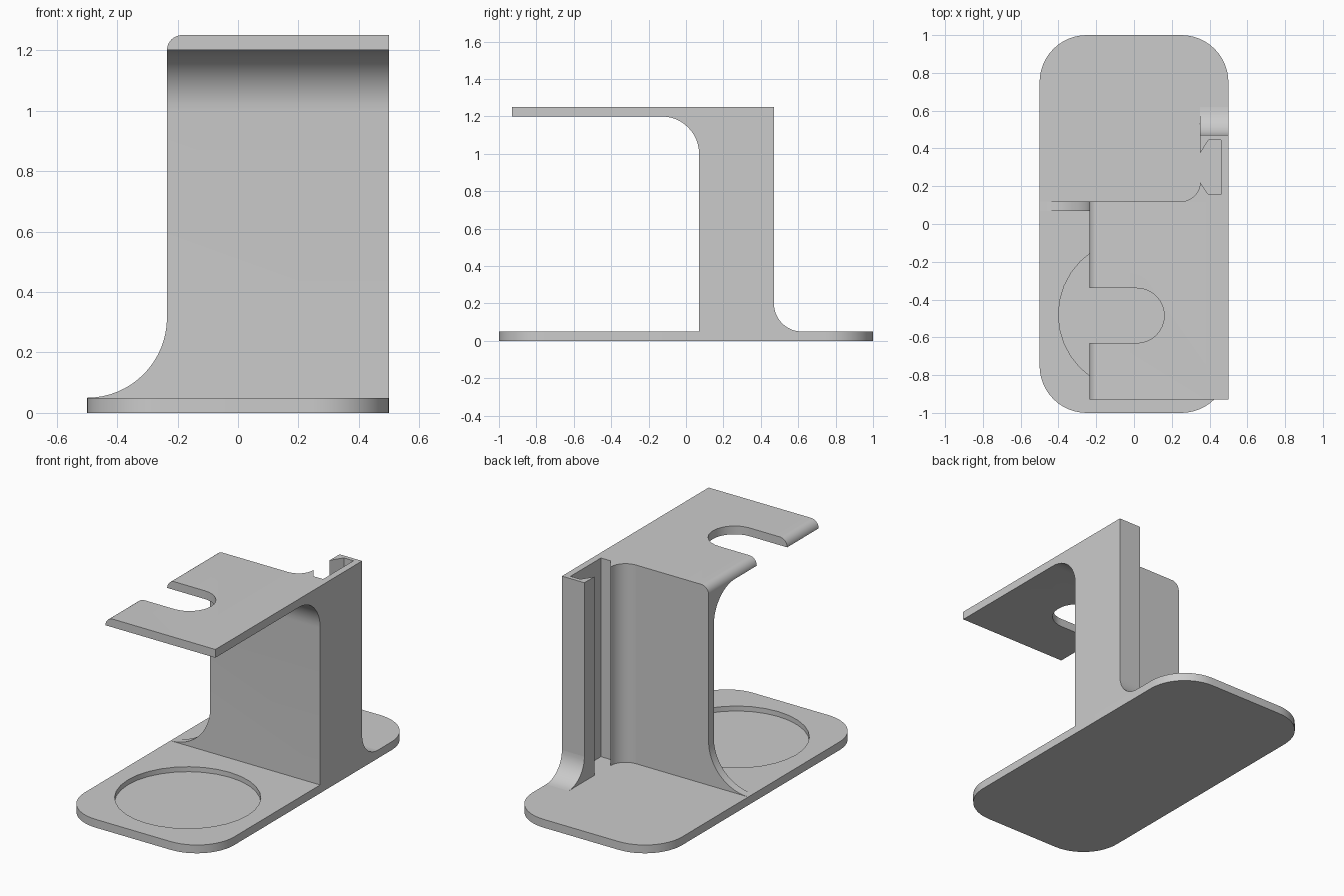
import bpy, bmesh, math

if "Cube" in bpy.data.objects:
    bpy.data.objects.remove(bpy.data.objects["Cube"])

grey = bpy.data.materials.new("plain grey")
grey.diffuse_color = (0.6, 0.6, 0.6, 1)
grey.use_nodes = True
grey.node_tree.nodes["Principled BSDF"].inputs["Base Color"].default_value = grey.diffuse_color


def arc(cx, cy, rx, ry, a0, a1, n=12):
    """Points on an elliptical arc, angles in degrees."""
    out = []
    for i in range(n + 1):
        a = math.radians(a0 + (a1 - a0) * i / n)
        out.append((cx + rx * math.cos(a), cy + ry * math.sin(a)))
    return out


def prism(name, pts, axis, lo, hi):
    """Extrude a 2D profile along an axis from lo to hi."""
    place = {'x': lambda p, t: (t, p[0], p[1]),
             'y': lambda p, t: (p[0], t, p[1]),
             'z': lambda p, t: (p[0], p[1], t)}[axis]
    bm = bmesh.new()
    a = [bm.verts.new(place(p, lo)) for p in pts]
    b = [bm.verts.new(place(p, hi)) for p in pts]
    bm.faces.new(a)
    bm.faces.new(b[::-1])
    n = len(pts)
    for i in range(n):
        j = (i + 1) % n
        bm.faces.new((a[i], b[i], b[j], a[j]))
    bmesh.ops.recalc_face_normals(bm, faces=bm.faces)
    me = bpy.data.meshes.new(name)
    bm.to_mesh(me)
    bm.free()
    me.materials.append(grey)
    ob = bpy.data.objects.new(name, me)
    bpy.context.collection.objects.link(ob)
    return ob


def select(ob):
    bpy.ops.object.select_all(action='DESELECT')
    ob.select_set(True)
    bpy.context.view_layer.objects.active = ob


def boolean(ob, tool, op):
    m = ob.modifiers.new("cut", 'BOOLEAN')
    m.object, m.operation, m.solver = tool, op, 'EXACT'
    select(ob)
    bpy.ops.object.modifier_apply(modifier=m.name)
    bpy.data.objects.remove(tool)


# Base plate with rounded corners and a round shallow recess
outline = []
for cx, cy, a in ((0.25, 0.75, 0), (-0.25, 0.75, 90), (-0.25, -0.75, 180), (0.25, -0.75, 270)):
    outline += arc(cx, cy, 0.25, 0.25, a, a + 90)
base = prism("base", outline, 'z', 0, 0.05)
recess = prism("recess_cutter", arc(0, -0.48, 0.4, 0.4, 0, 360, 32)[:-1], 'z', 0.02, 0.1)
boolean(base, recess, 'DIFFERENCE')

# Upright wall and top shelf: side profile trimmed by the front silhouette
side = [(0.12, 0.0), (0.12, 1.3), (-0.93, 1.3), (-0.93, 1.2)]
side += arc(-0.13, 1.0, 0.2, 0.2, 90, 0) + [(0.07, 0.0)]
stand = prism("wall_and_shelf", side, 'x', -0.6, 0.6)
front = [(0.5, 0.05), (0.5, 1.25)] + arc(-0.185, 1.2, 0.05, 0.05, 90, 180)
front += arc(-0.5, 0.315, 0.265, 0.265, 0, -90, 16)
boolean(stand, prism("silhouette_cutter", front, 'y', -1.2, 0.5), 'INTERSECT')

# Open slot in the shelf
slot = [(-0.6, -0.63)] + arc(0.015, -0.485, 0.145, 0.145, -90, 90, 16) + [(-0.6, -0.34)]
boolean(stand, prism("slot_cutter", slot, 'z', 1.1, 1.4), 'DIFFERENCE')

# Rear column with a dovetail channel, blended into the wall
section = [(0.5, 0.12), (0.5, 0.47), (0.35, 0.47), (0.35, 0.375), (0.395, 0.445),
           (0.46, 0.445), (0.46, 0.155), (0.395, 0.155)]
section += arc(0.25, 0.22, 0.1, 0.1, 0, -90)
column = prism("channel_column", section, 'z', 0.05, 1.25)

# Flared foot behind the column
foot = prism("column_foot", [(0.47, 0.05)] + arc(0.62, 0.2, 0.15, 0.15, 180, 270), 'x', 0.35, 0.5)

for ob in (base, stand, column, foot):
    select(ob)
    bpy.ops.object.shade_smooth_by_angle(angle=math.radians(30))
